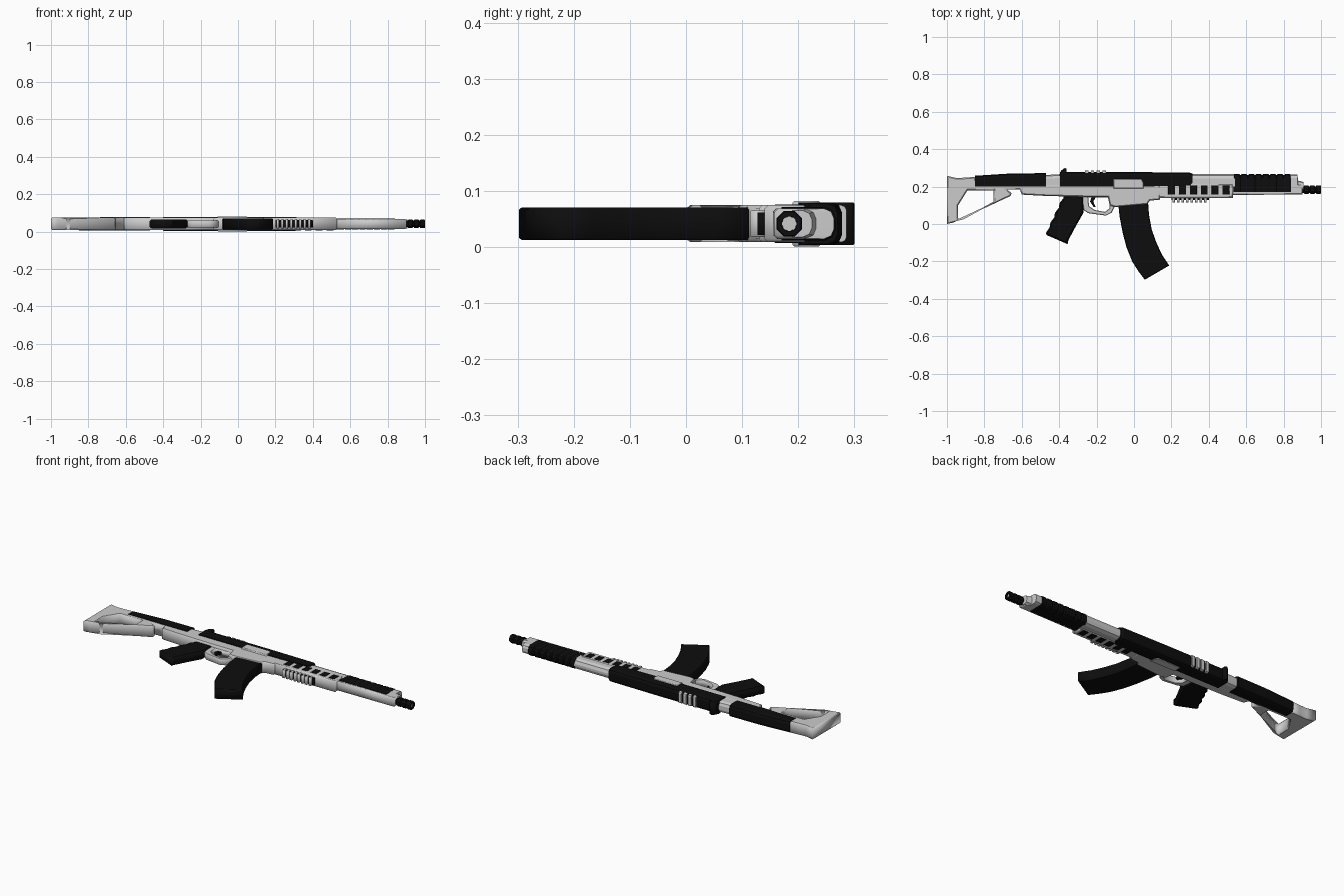
import bpy, bmesh, math
from mathutils import Matrix

ZC = 0.0415
BLACK = bpy.data.materials.new("black")
BLACK.diffuse_color = (0.004, 0.004, 0.004, 1)


def plate(name, outlines, half, mat=None, bevel=0.006, z=ZC):
    """Flat profile in XY (first outline outer, others holes) with chamfered rim."""
    cu = bpy.data.curves.new(name, 'CURVE')
    cu.dimensions = '2D'
    cu.fill_mode = 'BOTH'
    for pts in outlines:
        sp = cu.splines.new('POLY')
        sp.points.add(len(pts) - 1)
        for p, (x, y) in zip(sp.points, pts):
            p.co = (x, y, 0, 1)
        sp.use_cyclic_u = True
    cu.extrude = half - bevel
    cu.bevel_depth = bevel
    cu.offset = -bevel
    cu.bevel_resolution = 0
    ob = bpy.data.objects.new(name, cu)
    bpy.context.collection.objects.link(ob)
    ob.location.z = z
    if mat:
        cu.materials.append(mat)
    bpy.ops.object.select_all(action='DESELECT')
    ob.select_set(True)
    bpy.context.view_layer.objects.active = ob
    bpy.ops.object.convert(target='MESH')
    return bpy.context.object


def loft(name, stations, chamfer, mat=None):
    """Round-backed section (x, y0, y1, half thickness) lofted along x."""
    bm = bmesh.new()
    rings = []
    for x, y0, y1, h in stations:
        c = chamfer
        side = [(y0, h), (y1 - c, h), (y1 - 0.3 * c, h - 0.3 * c), (y1, h - c)]
        sec = side + [(y, -z) for y, z in reversed(side)]
        rings.append([bm.verts.new((x, y, ZC + z)) for y, z in sec])
    n = len(rings[0])
    for a, b in zip(rings, rings[1:]):
        for i in range(n):
            bm.faces.new((a[i], a[(i + 1) % n], b[(i + 1) % n], b[i]))
    bm.faces.new(rings[0])
    bm.faces.new(rings[-1])
    return finish(name, bm, mat)


def finish(name, bm, mat):
    bmesh.ops.recalc_face_normals(bm, faces=bm.faces)
    me = bpy.data.meshes.new(name)
    bm.to_mesh(me)
    bm.free()
    if mat:
        me.materials.append(mat)
    ob = bpy.data.objects.new(name, me)
    bpy.context.collection.objects.link(ob)
    return ob


def rect(x0, x1, y0, y1):
    return [(x0, y0), (x1, y0), (x1, y1), (x0, y1)]


# Skeleton stock with its opening
plate("stock", [
    [(-1, 0), (-0.965, 0.008), (-0.66, 0.15), (-0.655, 0.165), (-0.68, 0.185),
     (-0.60, 0.185), (-0.60, 0.205), (-0.84, 0.21), (-0.85, 0.252),
     (-0.90, 0.248), (-0.95, 0.246), (-1, 0.258)],
    [(-0.94, 0.03), (-0.915, 0.03), (-0.75, 0.12), (-0.75, 0.18),
     (-0.89, 0.18), (-0.94, 0.10)]], 0.033)

# Receiver tube and lower body
plate("receiver", [[
    (-0.62, 0.21), (-0.60, 0.157), (-0.47, 0.15), (-0.27, 0.145), (-0.14, 0.145),
    (-0.13, 0.10), (-0.10, 0.09), (0.07, 0.105), (0.085, 0.125), (0.14, 0.13),
    (0.14, 0.21)]], 0.033)
loft("rear_block", [(-0.475, 0.19, 0.262, 0.032), (-0.39, 0.19, 0.266, 0.032)], 0.02)
plate("port_plate", [[(-0.11, 0.19), (0.05, 0.19), (0.05, 0.222), (0.04, 0.24),
                      (-0.11, 0.24)]], 0.0405, bevel=0.003)

# Trigger guard and trigger
plate("trigger_guard", [
    [(-0.28, 0.15), (-0.27, 0.075), (-0.245, 0.058), (-0.15, 0.045),
     (-0.12, 0.06), (-0.10, 0.10), (-0.10, 0.15)],
    [(-0.245, 0.142), (-0.24, 0.095), (-0.21, 0.075), (-0.155, 0.065),
     (-0.13, 0.085), (-0.13, 0.142)]], 0.018, bevel=0.003)
plate("trigger", [[(-0.225, 0.15), (-0.235, 0.12), (-0.215, 0.09), (-0.205, 0.092),
                   (-0.218, 0.12), (-0.20, 0.15)]], 0.008, BLACK, 0.001)

# Pistol grip with ridged back edge
back = [(-0.375, 0.15)]
for i in range(7):
    t = (i + 0.5) / 7
    w = 0.005 if i % 2 else -0.003
    back.append((-0.375 - 0.085 * t - w, 0.15 - 0.18 * t))
plate("grip", [back + [(-0.472, -0.05), (-0.465, -0.06), (-0.355, -0.108),
                       (-0.35, -0.085), (-0.31, -0.01), (-0.27, 0.06), (-0.27, 0.15)]],
      0.024, BLACK, 0.008)

# Curved magazine
rear = [(-0.085, 0.115), (-0.077, 0.04), (-0.06, -0.05), (-0.04, -0.125),
        (-0.01, -0.20), (0.025, -0.255), (0.058, -0.298)]
front = [(0.188, -0.222), (0.15, -0.165), (0.12, -0.10), (0.095, -0.03),
         (0.08, 0.05), (0.075, 0.12)]
plate("magazine", [rear + front], 0.029, BLACK, 0.004)

# Black covers on the back of the gun
loft("stock_cover", [(-0.85, 0.20, 0.258, 0.035), (-0.66, 0.20, 0.27, 0.036),
                     (-0.47, 0.20, 0.272, 0.036)], 0.018, BLACK)
loft("receiver_cover", [(-0.395, 0.20, 0.278, 0.038), (0.0, 0.20, 0.278, 0.038),
                        (0.30, 0.205, 0.274, 0.038), (0.312, 0.22, 0.27, 0.036)],
     0.018, BLACK)
plate("rear_sight", [[(-0.40, 0.26), (-0.36, 0.26), (-0.36, 0.295), (-0.37, 0.30),
                      (-0.39, 0.285)]], 0.038, BLACK, 0.002)
for i in range(4):
    x = -0.262 + i * 0.031
    loft("cover_rib_%d" % i, [(x, 0.265, 0.286, 0.033), (x + 0.018, 0.265, 0.286, 0.033)],
         0.009)

# Handguard with black slots on both faces and a toothed rail
plate("handguard", [[(0.13, 0.14), (0.53, 0.14), (0.53, 0.215), (0.13, 0.215)]], 0.033)
for i in range(6):
    x = 0.183 + i * 0.058
    plate("handguard_slot_%d" % i, [rect(x, x + 0.037, 0.158, 0.206)], 0.0345, BLACK, 0.001)
plate("rail", [rect(0.20, 0.40, 0.127, 0.145)], 0.02, BLACK, 0.001)
for i in range(8):
    x = 0.205 + i * 0.0242
    plate("rail_tooth_%d" % i, [rect(x, x + 0.014, 0.115, 0.142)], 0.024, bevel=0.002)
loft("gas_tube", [(0.29, 0.20, 0.266, 0.030), (0.54, 0.20, 0.266, 0.030)], 0.024)

# Front shroud, ribbed black sleeve and end block
plate("front_shroud", [[(0.52, 0.155), (0.90, 0.158), (0.90, 0.215), (0.52, 0.215)]], 0.027)
st = []
for i in range(8):
    x = 0.532 + i * 0.0385
    st += [(x, 0.172, 0.261, 0.028), (x + 0.006, 0.170, 0.267, 0.030),
           (x + 0.031, 0.170, 0.267, 0.030), (x + 0.037, 0.172, 0.261, 0.028)]
loft("front_sleeve", st, 0.02, BLACK)
loft("front_block", [(0.83, 0.19, 0.264, 0.027), (0.875, 0.19, 0.264, 0.027),
                     (0.876, 0.19, 0.232, 0.026), (0.905, 0.19, 0.225, 0.024)], 0.018)

# Ribbed eight-sided muzzle with a bore, turned around x
prof = [(0.89, 0.018)]
for i in range(3):
    x = 0.908 + i * 0.032
    prof += [(x, 0.019), (x + 0.004, 0.025), (x + 0.024, 0.025), (x + 0.028, 0.019)]
prof[-1] = (1.0, 0.023)
prof += [(1.0, 0.014), (0.94, 0.014)]
bm = bmesh.new()
rings = [[bm.verts.new((x, 0.184 + r * math.cos(a), ZC + r * math.sin(a)))
          for a in [math.pi / 8 + k * math.pi / 4 for k in range(8)]] for x, r in prof]
for a, b in zip(rings, rings[1:]):
    for k in range(8):
        bm.faces.new((a[k], a[(k + 1) % 8], b[(k + 1) % 8], b[k]))
bm.faces.new(rings[0])
bm.faces.new(rings[-1])
muzzle = finish("muzzle", bm, BLACK)
bore = bmesh.new()
bmesh.ops.create_circle(bore, cap_ends=True, segments=8, radius=0.0138,
                        matrix=Matrix.Translation((0.99, 0.184, ZC))
                        @ Matrix.Rotation(math.pi / 2, 4, 'Y'))
finish("muzzle_bore", bore, None)
